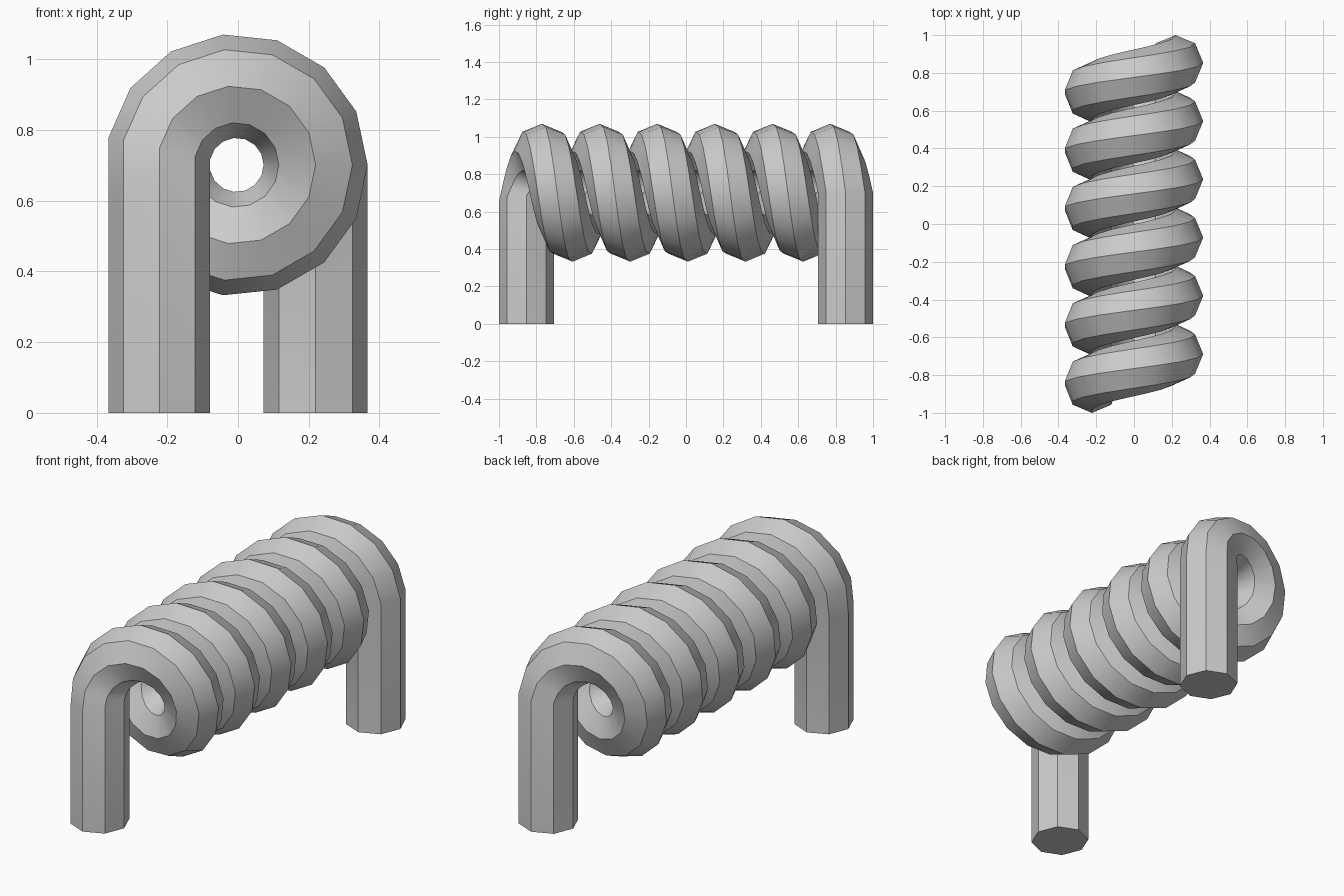
import bpy, bmesh, math

if "Cube" in bpy.data.objects:
    bpy.data.objects.remove(bpy.data.objects["Cube"])

SIDES, STEPS = 8, 83            # octagonal rod, 24 degree steps
COIL_R, ROD_R = 0.2235, 0.147
CX, CZ, Y_END = -0.004, 0.701, 0.853
STEP = math.radians(24)

bm = bmesh.new()


def helix_ring(i):
    """Octagon in the radial plane of the coil at step i."""
    a = (STEPS - i) * STEP
    y0 = -Y_END + 2 * Y_END * i / STEPS
    ring = []
    for k in range(SIDES):
        t = math.tau * k / SIDES
        r = COIL_R + ROD_R * math.cos(t)
        ring.append(bm.verts.new((CX + r * math.cos(a),
                                  y0 + ROD_R * math.sin(t),
                                  CZ + r * math.sin(a))))
    return ring


def foot_ring(ring):
    """Copy of a coil end dropped to the floor."""
    return [bm.verts.new((v.co.x, v.co.y, 0)) for v in ring]


# Coil with a straight leg at each end
coil = [helix_ring(i) for i in range(STEPS + 1)]
rings = [foot_ring(coil[0])] + coil + [foot_ring(coil[-1])]
for a, b in zip(rings, rings[1:]):
    for k in range(SIDES):
        n = (k + 1) % SIDES
        bm.faces.new((a[k], a[n], b[n], b[k]))

# Flat feet
bm.faces.new(rings[0])
bm.faces.new(rings[-1])
bmesh.ops.recalc_face_normals(bm, faces=bm.faces)

mesh = bpy.data.meshes.new("coiled_rod")
bm.to_mesh(mesh)
bm.free()
rod = bpy.data.objects.new("coiled_rod", mesh)
bpy.context.collection.objects.link(rod)

# Smooth along the coil, sharp between the rod's eight sides
bpy.context.view_layer.objects.active = rod
rod.select_set(True)
bpy.ops.object.shade_smooth_by_angle(angle=math.radians(30))
